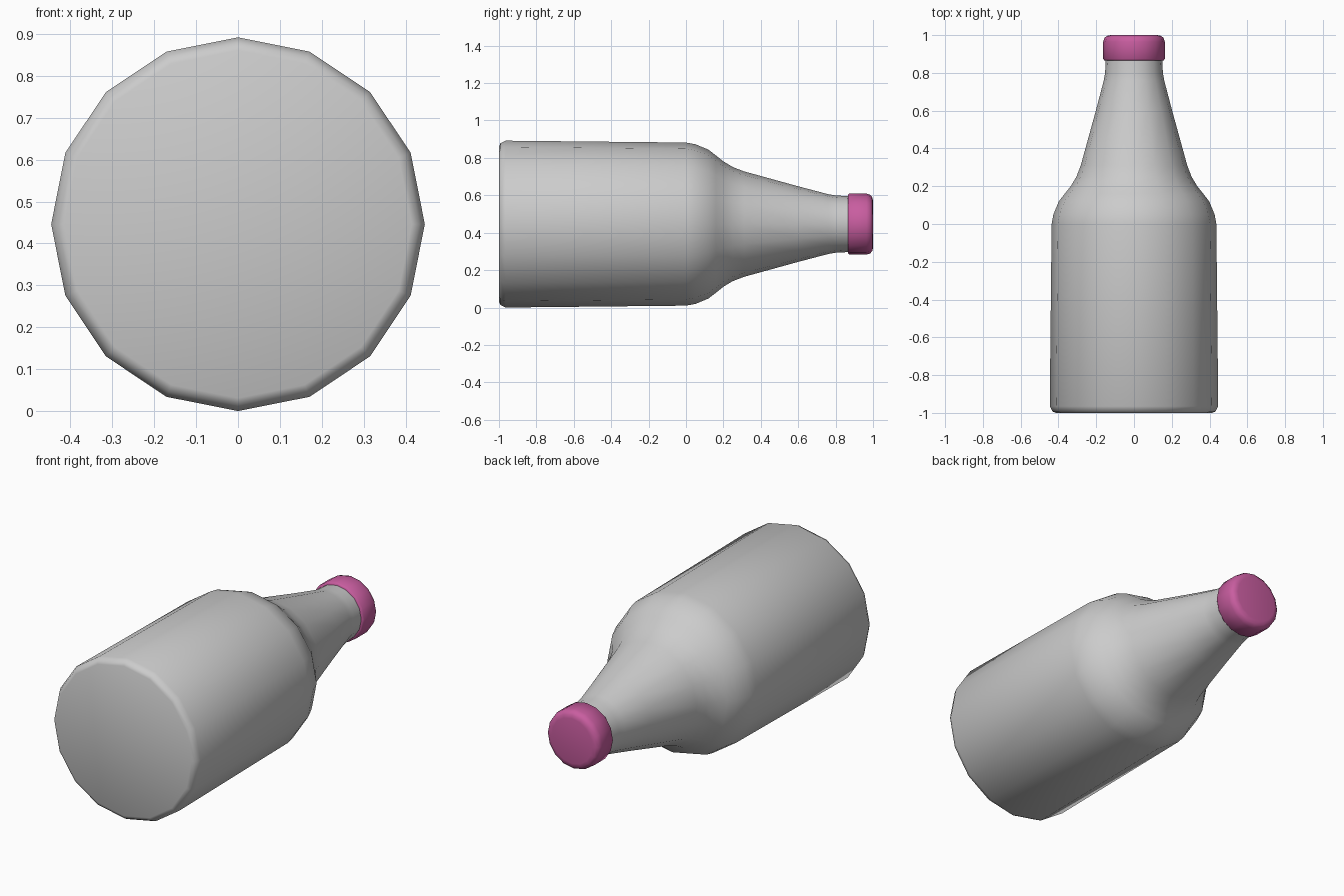
import bpy, bmesh, math

if "Cube" in bpy.data.objects:
    bpy.data.objects.remove(bpy.data.objects["Cube"])

SIDES = 16
AXIS_Z = 0.446


def lathe(name, profile):
    """Spin (y, radius) pairs around the lying bottle's axis and close both ends."""
    bm = bmesh.new()
    rings = []
    for y, r in profile:
        ring = []
        for i in range(SIDES):
            a = 2 * math.pi * i / SIDES
            ring.append(bm.verts.new((r * math.sin(a), y, AXIS_Z + r * math.cos(a))))
        rings.append(ring)
    for a, b in zip(rings, rings[1:]):
        for i in range(SIDES):
            j = (i + 1) % SIDES
            bm.faces.new((a[i], a[j], b[j], b[i]))
    bm.faces.new(rings[0])
    bm.faces.new(rings[-1])
    bmesh.ops.recalc_face_normals(bm, faces=bm.faces)
    mesh = bpy.data.meshes.new(name)
    bm.to_mesh(mesh)
    bm.free()
    obj = bpy.data.objects.new(name, mesh)
    bpy.context.collection.objects.link(obj)
    bpy.ops.object.select_all(action='DESELECT')
    obj.select_set(True)
    bpy.context.view_layer.objects.active = obj
    bpy.ops.object.shade_smooth_by_angle(angle=math.radians(60))
    return obj


# Bottle: bevelled base, straight body, rounded shoulder, tapering neck
lathe("bottle_body", [
    (-1.0, 0.415), (-0.992, 0.432), (-0.965, 0.446), (0.0, 0.436),
    (0.05, 0.427), (0.12, 0.398), (0.16, 0.367), (0.20, 0.335),
    (0.25, 0.305), (0.31, 0.282), (0.60, 0.202), (0.76, 0.160),
    (0.80, 0.153), (0.90, 0.148),
])

# Cap: short cylinder with softened edges
cap = lathe("bottle_cap", [
    (0.865, 0.145), (0.866, 0.157), (0.873, 0.163), (0.965, 0.163),
    (0.985, 0.157), (0.996, 0.143), (1.0, 0.125),
])
mat = bpy.data.materials.new("cap_pink")
mat.diffuse_color = (0.58, 0.11, 0.35, 1)
mat.use_nodes = True
mat.node_tree.nodes["Principled BSDF"].inputs["Base Color"].default_value = mat.diffuse_color
cap.data.materials.append(mat)
